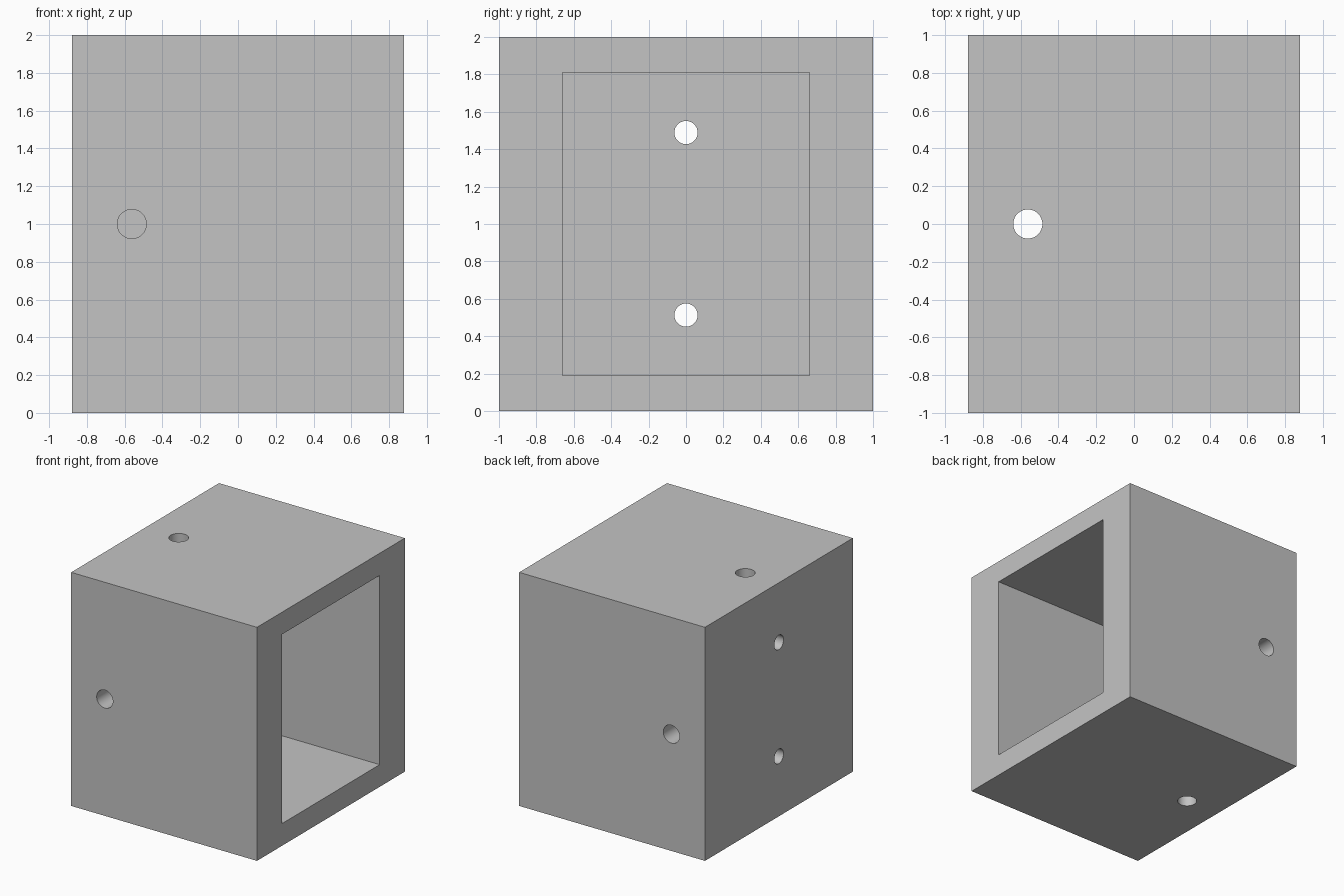
import bpy
from math import pi, radians
from mathutils import Vector

cube = bpy.data.objects.get("Cube")
if cube:
    bpy.data.objects.remove(cube, do_unlink=True)

HALF_X = 0.88          # half width; depth and height are 2
BACK_WALL = 0.19       # thickness of the closed end
HOLE_X = -0.562        # mounting holes near the closed end
HOLE_DEPTH = 0.27

grey = bpy.data.materials.new("plain_grey")
grey.use_nodes = True
colour = (0.55, 0.55, 0.55, 1)
grey.diffuse_color = colour
grey.node_tree.nodes["Principled BSDF"].inputs["Base Color"].default_value = colour


def box(name, low, high):
    low, high = Vector(low), Vector(high)
    bpy.ops.mesh.primitive_cube_add(size=1, location=(low + high) / 2)
    obj = bpy.context.object
    obj.name = name
    obj.scale = high - low
    bpy.ops.object.transform_apply(location=True, rotation=True, scale=True)
    obj.data.materials.append(grey)
    return obj


def drill(name, location, radius, depth, rotation=(0, 0, 0)):
    bpy.ops.mesh.primitive_cylinder_add(vertices=48, radius=radius, depth=depth,
                                        location=location, rotation=rotation)
    obj = bpy.context.object
    obj.name = name
    obj.data.materials.append(grey)
    return obj


# Outer block and the pocket that opens on its left side
housing = box("housing", (-HALF_X, -1, 0), (HALF_X, 1, 2))
cutters = [box("pocket_cutter", (-HALF_X + BACK_WALL, -0.66, 0.19),
               (HALF_X + 0.2, 0.66, 1.81))]

# Mounting holes: blind in the thick side walls, open through the thin top and bottom
for side in (-1, 1):
    cutters.append(drill("side_hole_cutter", (HOLE_X, side, 1), 0.077,
                         2 * HOLE_DEPTH, (pi / 2, 0, 0)))
    cutters.append(drill("upright_hole_cutter", (HOLE_X, 0, 1 + side), 0.077,
                         2 * HOLE_DEPTH))

# Two small holes through the closed end
for z in (0.513, 1.489):
    cutters.append(drill("end_hole_cutter", (-HALF_X, 0, z), 0.062,
                         BACK_WALL * 3, (0, pi / 2, 0)))

# Cut everything out of the block
bpy.ops.object.select_all(action="DESELECT")
housing.select_set(True)
bpy.context.view_layer.objects.active = housing
for cutter in cutters:
    cutter.hide_render = True
    mod = housing.modifiers.new("cut", "BOOLEAN")
    mod.operation = "DIFFERENCE"
    mod.solver = "EXACT"
    mod.object = cutter
    bpy.ops.object.modifier_apply(modifier=mod.name)
    bpy.data.objects.remove(cutter, do_unlink=True)

bpy.ops.object.shade_smooth_by_angle(angle=radians(30))
